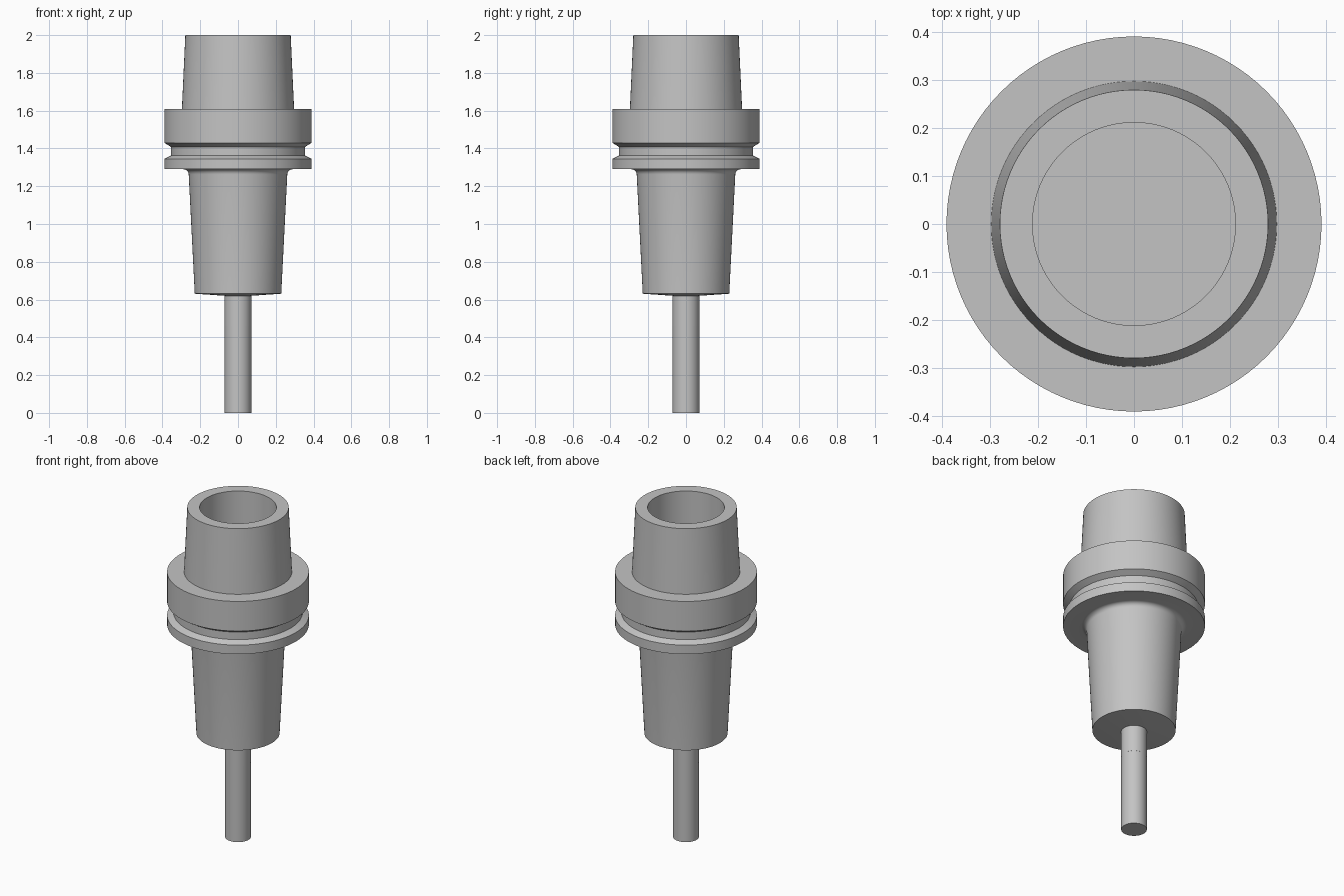
import bpy, bmesh, math

cube = bpy.data.objects.get("Cube")
if cube:
    bpy.data.objects.remove(cube, do_unlink=True)

steel = bpy.data.materials.new("steel grey")
steel.use_nodes = True
color = (0.55, 0.55, 0.55, 1)
steel.diffuse_color = color
steel.node_tree.nodes["Principled BSDF"].inputs["Base Color"].default_value = color


def lathe(name, profile, steps=96):
    """Spin a (radius, height) profile around z into a closed solid."""
    bm = bmesh.new()
    verts = [bm.verts.new((r, 0, z)) for r, z in profile]
    edges = [bm.edges.new(pair) for pair in zip(verts, verts[1:])]
    bmesh.ops.spin(bm, geom=verts + edges, cent=(0, 0, 0), axis=(0, 0, 1),
                   angle=math.tau, steps=steps)
    bmesh.ops.remove_doubles(bm, verts=bm.verts, dist=0.0002)
    bmesh.ops.recalc_face_normals(bm, faces=bm.faces)
    mesh = bpy.data.meshes.new(name)
    bm.to_mesh(mesh)
    bm.free()
    mesh.materials.append(steel)
    obj = bpy.data.objects.new(name, mesh)
    bpy.context.collection.objects.link(obj)
    bpy.ops.object.select_all(action="DESELECT")
    obj.select_set(True)
    bpy.context.view_layer.objects.active = obj
    bpy.ops.object.shade_smooth_by_angle(angle=math.radians(25))
    return obj


# Tapered nose, from the slightly conical end face up to the flange
nose = [(0, 0.62), (0.07, 0.62), (0.229, 0.631)]

# Rounded fillet between nose and flange
fillet_r = 0.028
fillet = [(0.261 + fillet_r * (1 - math.cos(a)), 1.262 + fillet_r * math.sin(a))
          for a in [math.radians(15 * i) for i in range(7)]]

# Flange with its V-shaped grip groove
flange = [(0.39, 1.29), (0.39, 1.345), (0.355, 1.362), (0.355, 1.408),
          (0.39, 1.43), (0.39, 1.61)]

# Hollow tapered shank on top
shank = [(0.297, 1.61), (0.279, 2.0), (0.211, 2.0), (0.211, 1.61), (0, 1.61)]

lathe("tool_holder", nose + fillet + flange + shank)

# Cutting tool: clamped stem and working end
lathe("cutter_stem", [(0, 0.46), (0.071, 0.46), (0.071, 0.63), (0, 0.63)], 64)
lathe("cutter_tip", [(0, 0), (0.0705, 0), (0.0705, 0.46), (0, 0.46)], 64)
